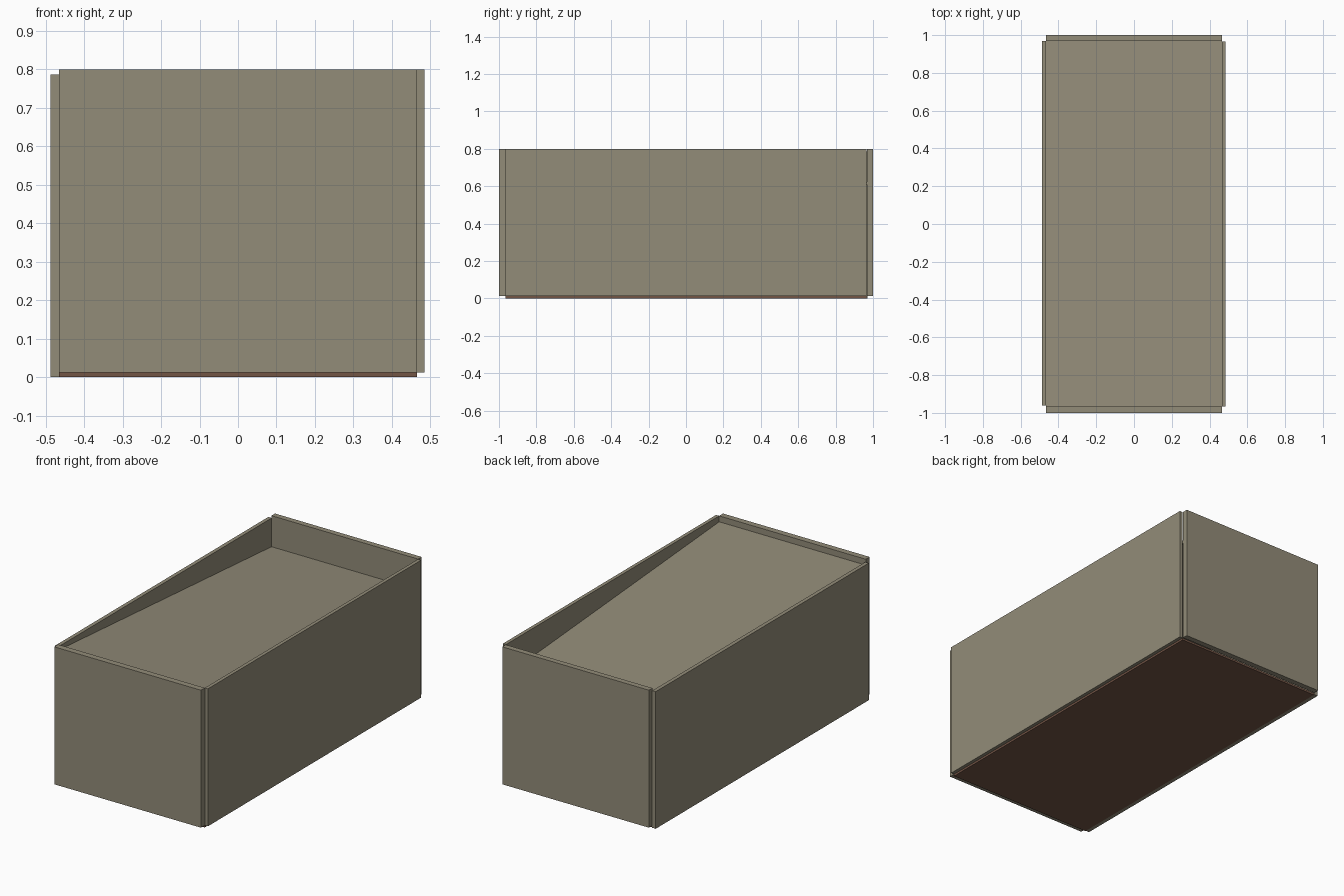
import bpy, bmesh

if "Cube" in bpy.data.objects:
    bpy.data.objects.remove(bpy.data.objects["Cube"])


def material(name, rgb):
    m = bpy.data.materials.new(name)
    m.diffuse_color = (*rgb, 1)
    m.use_nodes = True
    m.node_tree.nodes["Principled BSDF"].inputs["Base Color"].default_value = m.diffuse_color
    return m


OLIVE = material("olive grey", (0.29, 0.262, 0.19))
BROWN = material("dark brown", (0.17, 0.09, 0.06))


def box(name, x, y, z, mat, tilt=0.0):
    """Box from (min, max) ranges; tilt raises the front and lowers the back."""
    bm = bmesh.new()
    bmesh.ops.create_cube(bm, size=1)
    for v in bm.verts:
        front = v.co.y < 0
        lo_hi = [r[0] if c < 0 else r[1] for r, c in zip((x, y, z), v.co)]
        v.co = lo_hi
        v.co.z += tilt if front else -tilt
    me = bpy.data.meshes.new(name)
    bm.to_mesh(me)
    bm.free()
    me.materials.append(mat)
    ob = bpy.data.objects.new(name, me)
    bpy.context.collection.objects.link(ob)
    return ob


# end walls
box("front_wall", (-0.465, 0.465), (-1.0, -0.965), (0.012, 0.8), OLIVE)
box("back_wall", (-0.465, 0.465), (0.968, 1.0), (0.012, 0.8), OLIVE)

# long side walls, the left one sits slightly lower
box("left_wall", (-0.487, -0.465), (-0.96, 0.97), (0.0, 0.786), OLIVE)
box("right_wall", (0.465, 0.485), (-0.965, 0.965), (0.012, 0.8), OLIVE)

# underside plate
box("bottom_plate", (-0.465, 0.465), (-0.965, 0.965), (0.0, 0.012), BROWN)

# inner panel sloping down from front to back
box("sloped_panel", (-0.465, 0.465), (-0.965, 0.968), (0.68, 0.694), OLIVE, tilt=0.072)
